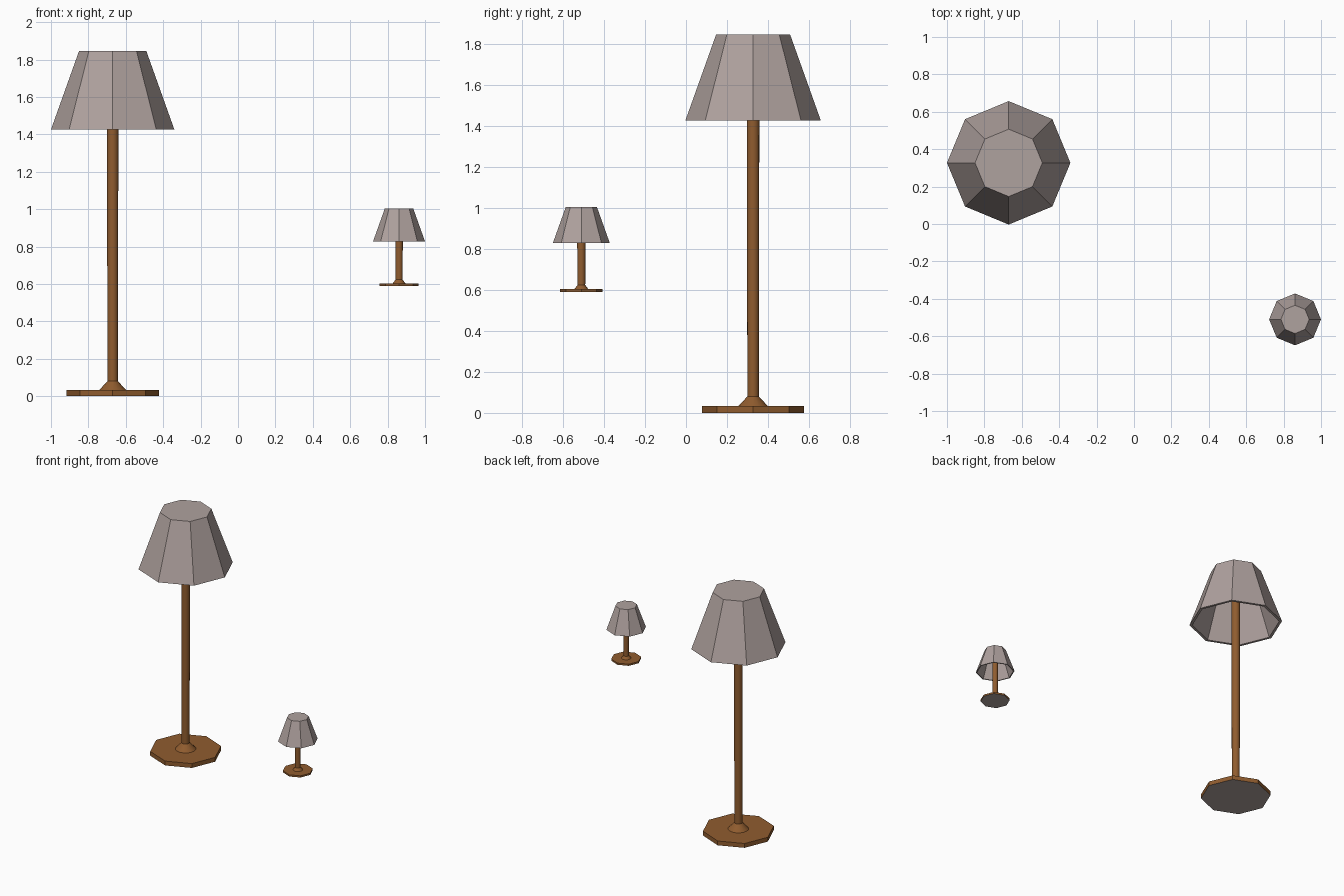
import bpy, bmesh, math

if "Cube" in bpy.data.objects:
    bpy.data.objects.remove(bpy.data.objects["Cube"])


def material(name, rgb):
    m = bpy.data.materials.new(name)
    m.diffuse_color = (*rgb, 1.0)
    m.use_nodes = True
    m.node_tree.nodes["Principled BSDF"].inputs["Base Color"].default_value = m.diffuse_color
    return m


WOOD = material("brown_wood", (0.28, 0.108, 0.028))
FABRIC = material("grey_fabric", (0.43, 0.36, 0.345))


def lathe(name, profile, sides, loc, mats, smooth=False):
    """Revolve (radius, z) rings, vertices on the axes, with closed ends."""
    bm = bmesh.new()
    rings = []
    for r, z in profile:
        rings.append([bm.verts.new((r * math.cos(2 * math.pi * i / sides),
                                    r * math.sin(2 * math.pi * i / sides), z))
                      for i in range(sides)])
    for a, b in zip(rings, rings[1:]):
        for i in range(sides):
            j = (i + 1) % sides
            bm.faces.new((a[i], a[j], b[j], b[i]))
    bm.faces.new(rings[0])
    bm.faces.new(rings[-1])
    bmesh.ops.recalc_face_normals(bm, faces=bm.faces)
    # downward faces take the second material when there is one
    if len(mats) > 1:
        for f in bm.faces:
            f.material_index = 1 if f.normal.z < -0.9 else 0
    me = bpy.data.meshes.new(name)
    bm.to_mesh(me)
    bm.free()
    for m in mats:
        me.materials.append(m)
    ob = bpy.data.objects.new(name, me)
    ob.location = loc
    bpy.context.collection.objects.link(ob)
    if smooth:
        bpy.ops.object.select_all(action='DESELECT')
        ob.select_set(True)
        bpy.context.view_layer.objects.active = ob
        bpy.ops.object.shade_smooth_by_angle(angle=math.radians(30))
    return ob


def lamp(prefix, loc, s, base_h, flare, pole, shade_z):
    # octagonal foot with a grey underside
    lathe(prefix + "_base", [(0.248 * s, 0), (0.248 * s, base_h)], 8, loc, [WOOD, FABRIC])
    # round pole flaring out onto the foot
    (fr, fz), (r0, r1) = flare, pole
    top, t = shade_z + 0.42 * s, 0.02 * s
    lathe(prefix + "_pole", [(fr, base_h - 0.002), (fr, base_h), (r0, fz), (r1, top - t - 0.002)],
          16, loc, [WOOD], smooth=True)
    # hollow octagonal shade: inside ceiling, inner wall, rim, outer wall, top
    lathe(prefix + "_shade", [(0.18 * s - t, top - t), (0.33 * s - t, shade_z),
                              (0.33 * s, shade_z), (0.18 * s, top)], 8, loc, [FABRIC])


lamp("floor_lamp", (-0.67, 0.327, 0), 1.0, 0.033, (0.072, 0.08), (0.028, 0.031), 1.425)
lamp("table_lamp", (0.861, -0.51, 0.59), 0.42, 0.013, (0.034, 0.033), (0.019, 0.021), 0.238)
